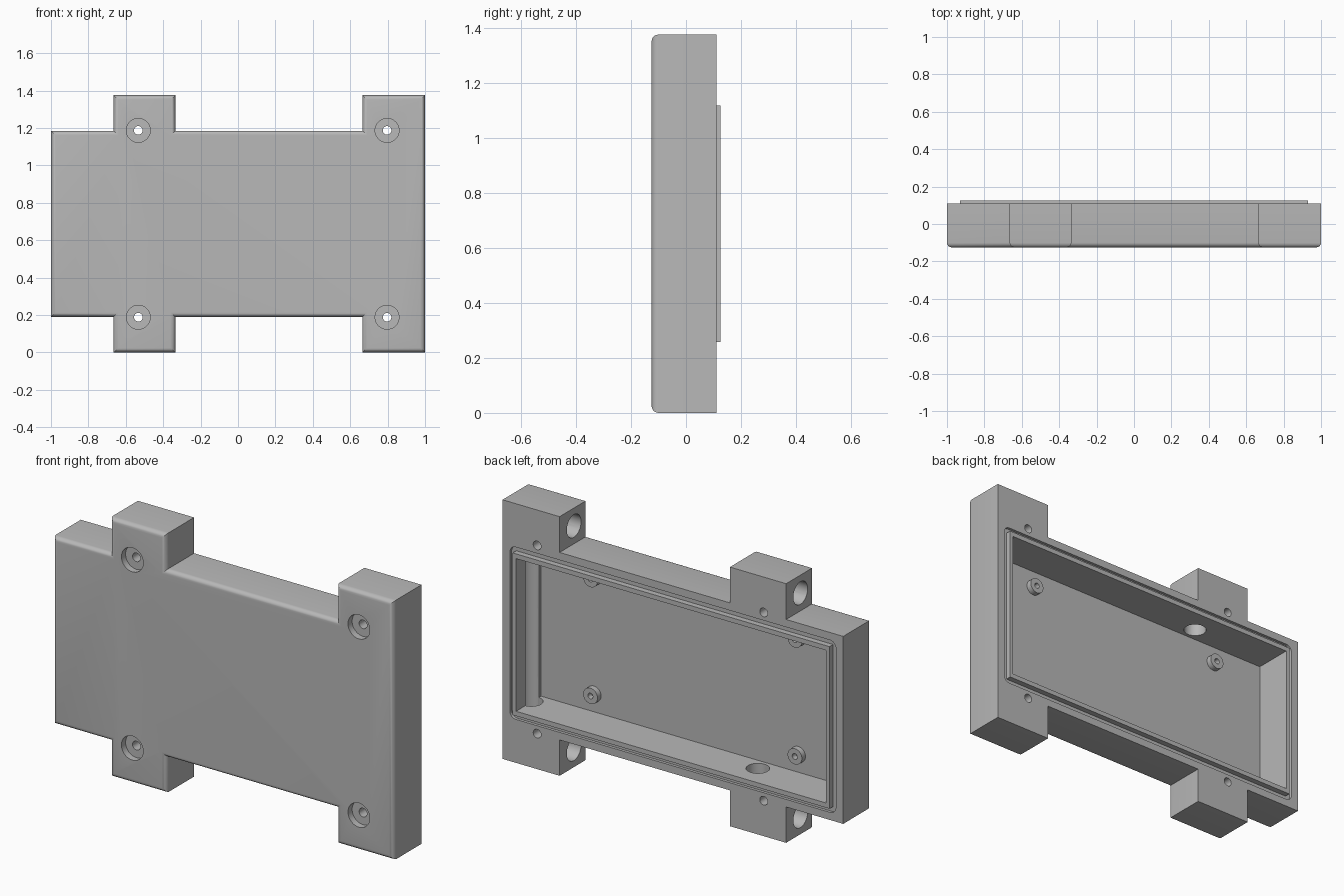
import bpy, bmesh, math
from mathutils import Vector

cube = bpy.data.objects.get("Cube")
if cube:
    bpy.data.objects.remove(cube, do_unlink=True)

# Single plain grey finish
grey = bpy.data.materials.new("plain_grey")
grey.use_nodes = True
colour = (0.48, 0.48, 0.48, 1)
grey.diffuse_color = colour
grey.node_tree.nodes["Principled BSDF"].inputs["Base Color"].default_value = colour

FRONT, BACK = -0.125, 0.11      # faces of the shell
MID_Y, MID_Z = -0.01, 0.6875
FLOOR, GROOVE, LIP = -0.085, 0.095, 0.125


def make_object(name, bm):
    bmesh.ops.recalc_face_normals(bm, faces=bm.faces)
    mesh = bpy.data.meshes.new(name)
    bm.to_mesh(mesh)
    bm.free()
    mesh.materials.append(grey)
    obj = bpy.data.objects.new(name, mesh)
    bpy.context.collection.objects.link(obj)
    return obj


def prism(name, outline, y0, y1, front_round=0):
    """Extrude an x-z outline along y, optionally rounding its front rim."""
    bm = bmesh.new()
    face = bm.faces.new([bm.verts.new((x, y0, z)) for x, z in outline])
    rim = list(face.edges)
    made = bmesh.ops.extrude_face_region(bm, geom=[face], use_keep_orig=True)
    moved = [g for g in made["geom"] if isinstance(g, bmesh.types.BMVert)]
    bmesh.ops.translate(bm, verts=moved, vec=(0, y1 - y0, 0))
    bmesh.ops.recalc_face_normals(bm, faces=bm.faces)
    if front_round:
        bmesh.ops.bevel(bm, geom=rim, offset=front_round, segments=5,
                        profile=0.5, affect='EDGES')
    return make_object(name, bm)


def rectangle(half_x, half_z, radius=0):
    """Rectangle around the shell middle, with optional rounded corners."""
    points = []
    for quarter, (sx, sz) in enumerate([(1, 1), (-1, 1), (-1, -1), (1, -1)]):
        for i in range(7 if radius else 1):
            a = (quarter + i / 6) * math.pi / 2
            points.append((sx * (half_x - radius) + radius * math.cos(a) * bool(radius),
                           MID_Z + sz * (half_z - radius) + radius * math.sin(a)))
    return points


def rod(name, radius, start, end):
    bm = bmesh.new()
    start, end = Vector(start), Vector(end)
    axis = end - start
    bmesh.ops.create_cone(bm, cap_ends=True, segments=40, radius1=radius,
                          radius2=radius, depth=axis.length)
    turn = axis.to_track_quat('Z', 'Y').to_matrix()
    bmesh.ops.rotate(bm, verts=bm.verts, cent=(0, 0, 0), matrix=turn)
    bmesh.ops.translate(bm, verts=bm.verts, vec=(start + end) / 2)
    return make_object(name, bm)


def cut(target, cutter):
    cutter.hide_render = True
    mod = target.modifiers.new("cut", 'BOOLEAN')
    mod.operation, mod.solver, mod.object = 'DIFFERENCE', 'EXACT', cutter
    bpy.context.view_layer.objects.active = target
    bpy.ops.object.modifier_apply(modifier=mod.name)
    bpy.data.objects.remove(cutter, do_unlink=True)


# Shell outline: plate with two tabs along the top, mirrored to the bottom
low, high, tab = 0.19, 1.185, 1.375
top = [(-1, high), (-0.665, high), (-0.665, tab), (-0.335, tab),
       (-0.335, high), (0.665, high), (0.665, tab), (1, tab)]
bottom = [(x, tab - z) for x, z in reversed(top)]
shell = prism("shell", top + bottom, FRONT, BACK, 0.025)

# Gasket groove and open cavity in the back
cut(shell, prism("groove_cutter", rectangle(0.957, 0.457, 0.035), GROOVE, 0.2))
cut(shell, prism("cavity_cutter", rectangle(0.91, 0.405), FLOOR, 0.2))

for left in (-0.665, 0.665):
    screw_x, duct_x = left + 0.132, left + 0.25
    # Duct along the height, opening into the cavity
    cut(shell, rod("duct_cutter", 0.057, (duct_x, MID_Y, 0.095), (duct_x, MID_Y, 1.28)))
    for side in (-1, 1):
        # Side port of each tab
        z = MID_Z + side * 0.5925
        cut(shell, rod("port_cutter", 0.06, (left - 0.1, MID_Y, z), (duct_x, MID_Y, z)))
        # Counterbored screw hole
        z = MID_Z + side * 0.4995
        cut(shell, rod("bore_cutter", 0.064, (screw_x, -0.2, z), (screw_x, FRONT + 0.035, z)))
        cut(shell, rod("screw_cutter", 0.023, (screw_x, -0.2, z), (screw_x, 0.2, z)))

# Raised lip around the cavity
lip = prism("sealing_lip", rectangle(0.93, 0.43), GROOVE, LIP)
cut(lip, prism("lip_cutter", rectangle(0.91, 0.405), 0, 0.2))

# Standoffs on the cavity floor
parts = [shell, lip]
for x in (-0.6, 0.6):
    for side in (-1, 1):
        z = MID_Z + side * 0.31
        post = rod("standoff", 0.042, (x, FLOOR - 0.01, z), (x, FLOOR + 0.03, z))
        cut(post, rod("standoff_cutter", 0.015, (x, FLOOR, z), (x, 0, z)))
        parts.append(post)

bpy.ops.object.select_all(action='DESELECT')
for part in parts:
    part.select_set(True)
bpy.context.view_layer.objects.active = shell
bpy.ops.object.shade_smooth_by_angle(angle=math.radians(35))
